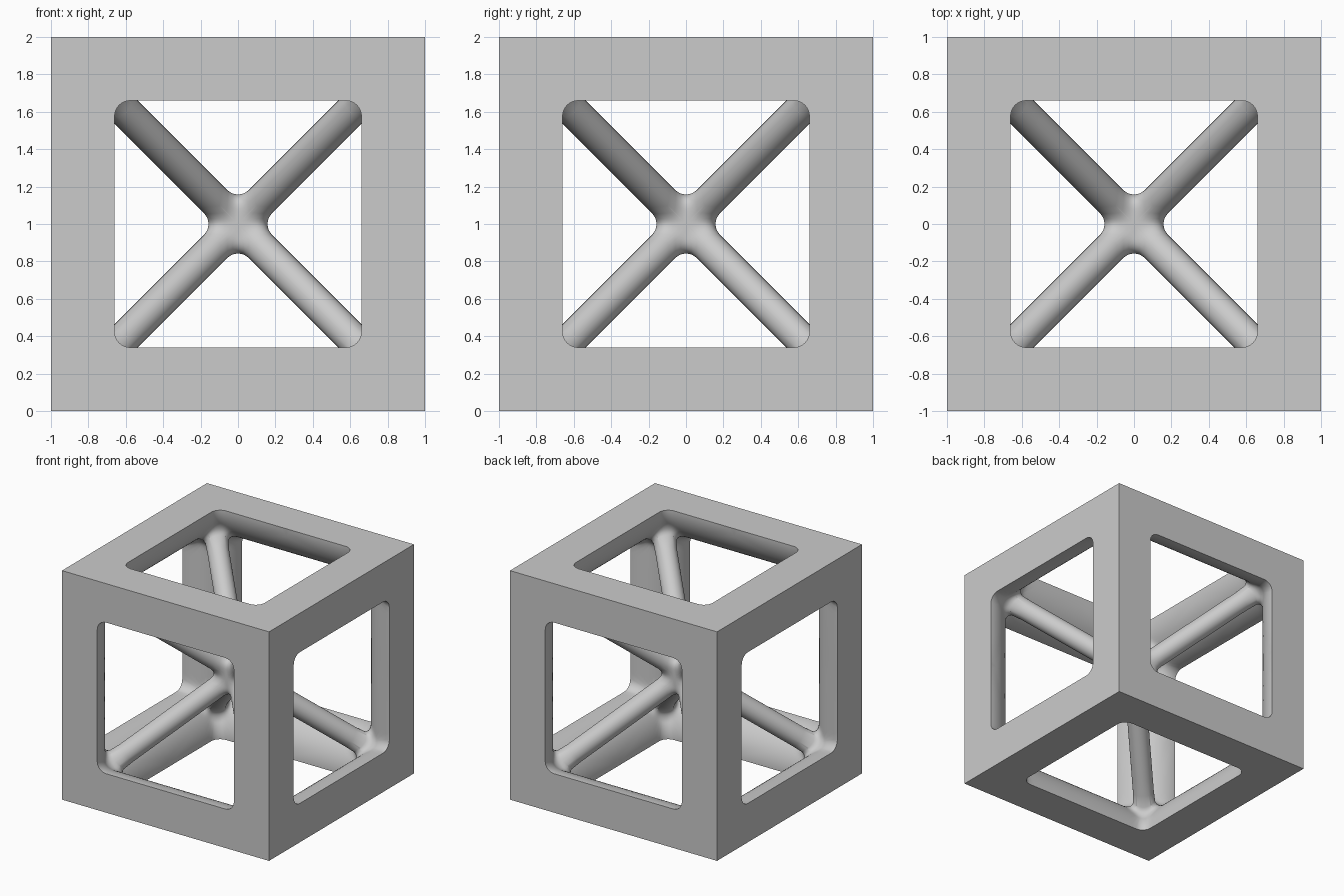
import bpy
import bmesh
import math
from itertools import permutations, product
from mathutils import Vector

BAR = 0.34       # radius of the quarter-round edge bars
STRUT = 0.087    # radius of the diagonal struts
FILLET = 0.085   # blend radius where members meet

AXIS = Vector((1, 1, 1)).normalized()
SIDE = Vector((-1, -1, 2)).normalized()
TURN = Vector((1, -1, 0)).normalized()
DIAGONALS = [Vector(d).normalized() for d in
             ((1, 1, 1), (-1, 1, 1), (1, -1, 1), (1, 1, -1))]
CORNER = math.sqrt(3)


def point(s, rho, phi):
    """Point at distance s along the corner diagonal, rho away from it."""
    return AXIS * s + (SIDE * math.cos(phi) + TURN * math.sin(phi)) * rho


def field(p):
    """Rounded union of struts and edge bars, negative inside."""
    x, y, z = (1 - c for c in p)
    dists = [math.hypot(a, b) - BAR for a, b in ((x, y), (y, z), (z, x))]
    dists += [(p - d * p.dot(d)).length - STRUT for d in DIAGONALS]
    blend = math.sqrt(sum(max(FILLET - d, 0) ** 2 for d in dists))
    return max(FILLET, min(dists)) - blend


def crossing(path, solid, void):
    """Parameter where a path leaves the solid."""
    for _ in range(36):
        mid = (solid + void) / 2
        if field(path(mid)) < 0:
            solid = mid
        else:
            void = mid
    return (solid + void) / 2


def azimuth(p):
    return math.atan2(p.dot(TURN), p.dot(SIDE))


def spread(a, b, n):
    return [a + (b - a) * i / n for i in range(n)]


def column(phi, on_window):
    """Profile from the centre, along the strut, out to the frame."""
    k = math.cos(phi) / math.sqrt(2) + math.sqrt(1.5) * math.sin(phi)
    pts = []
    # strut with its blend at the centre
    steps = 12
    for i in range(steps + 1):
        v = (i / steps) ** 1.6
        s, lean = 1.1 * v, k * (1 - v) ** 2
        path = lambda r: point(s + lean * r, r, phi)
        r = crossing(path, 0, 0.16)
        pts.append(path(r))
    start = r / (CORNER - s)
    # slope from the cube corner to the rim
    if on_window:
        end = 1 / (math.sqrt(2) * math.cos(phi))
    else:
        rim = crossing(lambda q: point(k * q, q, phi), 0.9, 0.4)
        end = rim / (CORNER - k * rim)
    # junction and inner side of the bars
    fan = 20
    for i in range(1, fan + 1):
        slope = start + (end - start) * i / fan
        path = lambda q: point(CORNER - q, slope * q, phi)
        pts.append(path(crossing(path, 0, 1)))
    # flat outer face
    if on_window:
        x, y, z = pts[-1]
        pts.append(Vector((1, y / x, 1)))
    return pts


def make_material(name, rgb):
    mat = bpy.data.materials.new(name)
    mat.use_nodes = True
    mat.diffuse_color = (*rgb, 1)
    mat.node_tree.nodes["Principled BSDF"].inputs["Base Color"].default_value = (*rgb, 1)
    return mat


cube = bpy.data.objects.get("Cube")
if cube:
    bpy.data.objects.remove(cube, do_unlink=True)

# one symmetric sector of the surface
inner = 1 - BAR
bend = azimuth(Vector((inner, inner - FILLET, 1)))
edge = azimuth(Vector((inner, 0, 1)))
window = spread(0, bend, 5) + spread(bend, edge, 5) + [edge]
rounded = spread(edge, math.pi / 3, 5)[1:] + [math.pi / 3]
columns = [column(a, True) for a in window] + [column(a, False) for a in rounded]

# repeat the sector over all symmetries of the cube
bm = bmesh.new()
for order in permutations(range(3)):
    for signs in product((1, -1), repeat=3):
        grid = [[bm.verts.new([p[order[i]] * signs[i] for i in range(3)])
                 for p in col] for col in columns]
        for a, b in zip(grid, grid[1:]):
            for j in range(min(len(a), len(b)) - 1):
                bm.faces.new((a[j], a[j + 1], b[j + 1], b[j]))
bmesh.ops.remove_doubles(bm, verts=bm.verts, dist=0.0001)
bmesh.ops.recalc_face_normals(bm, faces=bm.faces)
bmesh.ops.translate(bm, verts=bm.verts, vec=(0, 0, 1))

mesh = bpy.data.meshes.new("lattice_frame")
bm.to_mesh(mesh)
bm.free()
mesh.materials.append(make_material("light_grey", (0.6, 0.6, 0.6)))
frame = bpy.data.objects.new("lattice_frame", mesh)
bpy.context.collection.objects.link(frame)

bpy.ops.object.select_all(action='DESELECT')
frame.select_set(True)
bpy.context.view_layer.objects.active = frame
bpy.ops.object.shade_smooth_by_angle(angle=math.radians(35))
